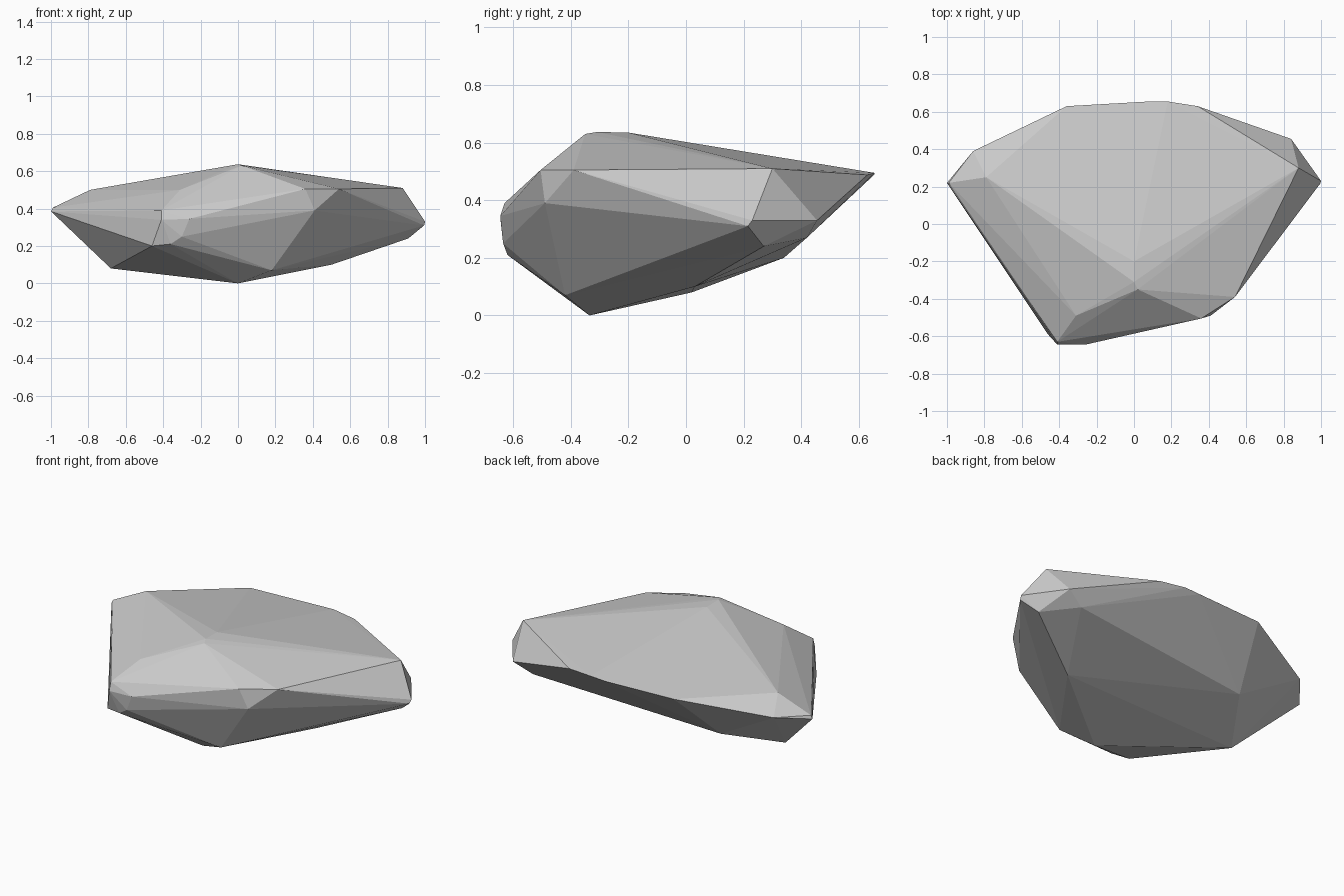
import bpy, bmesh

# Corner points of the faceted boulder, grouped by region
crown = [(0.02, -0.35, 0.63), (0, -0.31, 0.637), (0, -0.2, 0.635),
         (-0.79, 0.25, 0.5), (-0.31, -0.49, 0.5)]
back_rim = [(-0.86, 0.39, 0.42), (-0.36, 0.63, 0.49), (0.08, 0.655, 0.49),
            (0.18, 0.655, 0.495), (0.34, 0.63, 0.488)]
right_end = [(0.88, 0.3, 0.51), (0.84, 0.455, 0.33), (1, 0.23, 0.33),
             (0.995, 0.215, 0.31), (0.91, 0.27, 0.24), (0.73, 0.42, 0.27)]
left_end = [(-1, 0.22, 0.385), (-0.99, 0.22, 0.405)]
front_nose = [(0.54, -0.39, 0.505), (0.36, -0.505, 0.505), (0.41, -0.49, 0.39),
              (-0.26, -0.645, 0.345), (-0.41, -0.645, 0.34), (-0.41, -0.63, 0.39),
              (-0.30, -0.635, 0.25), (-0.36, -0.62, 0.21), (-0.46, -0.59, 0.2)]
underside = [(0, -0.335, 0), (0.18, -0.42, 0.07), (-0.68, 0.02, 0.08),
             (0.5, 0.03, 0.1), (-0.47, 0.34, 0.2)]

# Wrap the points in a convex skin
bm = bmesh.new()
for p in crown + back_rim + right_end + left_end + front_nose + underside:
    bm.verts.new(p)
bmesh.ops.convex_hull(bm, input=bm.verts)
bmesh.ops.delete(bm, geom=[v for v in bm.verts if not v.link_faces], context='VERTS')
bmesh.ops.recalc_face_normals(bm, faces=bm.faces)

mesh = bpy.data.meshes.new("boulder")
bm.to_mesh(mesh)
bm.free()
boulder = bpy.data.objects.new("boulder", mesh)
bpy.context.collection.objects.link(boulder)
